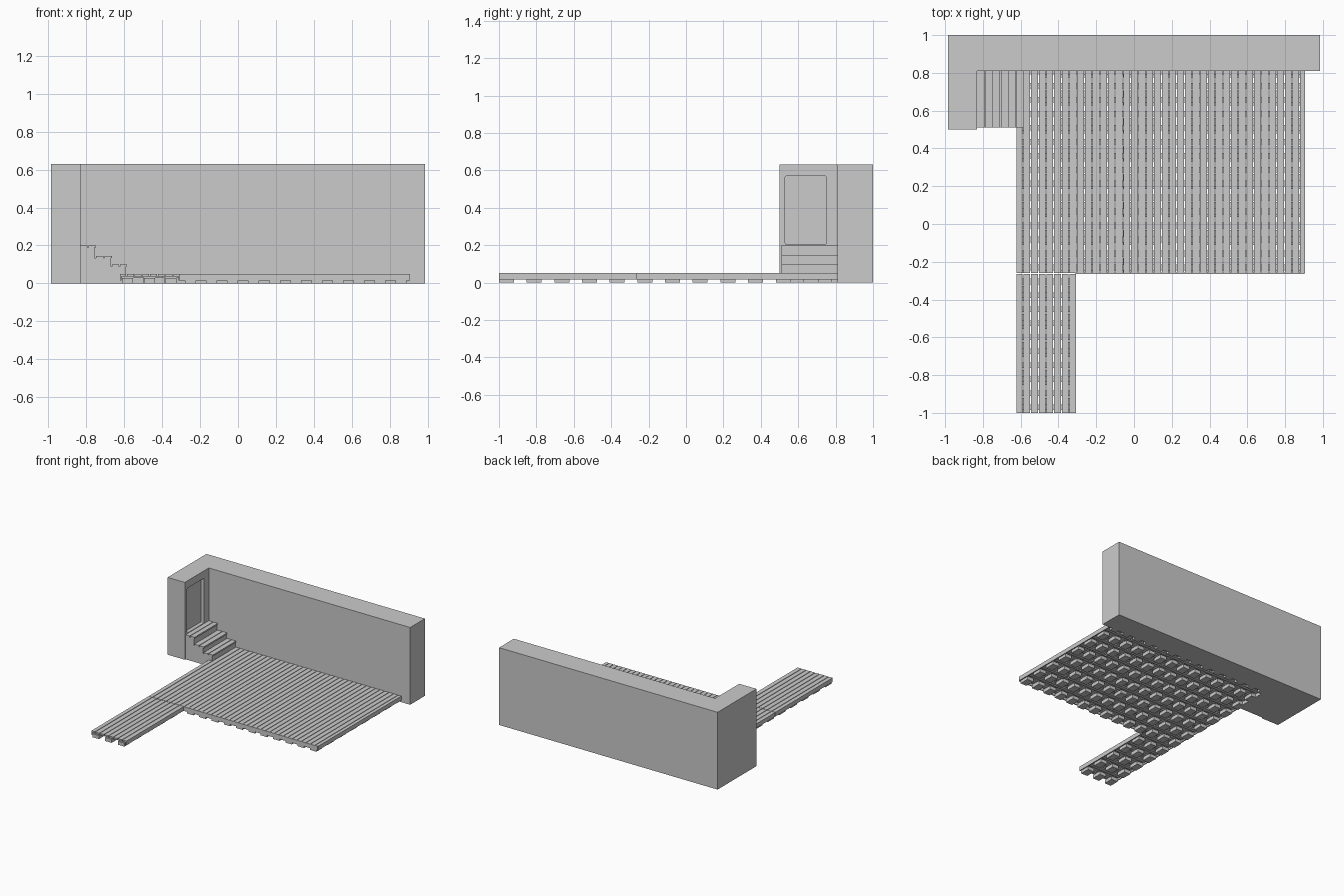
import bpy, bmesh

cube = bpy.data.objects.get("Cube")
if cube:
    bpy.data.objects.remove(cube, do_unlink=True)

grey = bpy.data.materials.new("plain grey")
grey.use_nodes = True
GREY = (0.6, 0.6, 0.6, 1)
grey.diffuse_color = GREY
grey.node_tree.nodes["Principled BSDF"].inputs["Base Color"].default_value = GREY


def finish(name, bm):
    bmesh.ops.recalc_face_normals(bm, faces=bm.faces)
    mesh = bpy.data.meshes.new(name)
    bm.to_mesh(mesh)
    bm.free()
    mesh.materials.append(grey)
    ob = bpy.data.objects.new(name, mesh)
    bpy.context.collection.objects.link(ob)
    return ob


def add_box(bm, x0, x1, y0, y1, z0, z1):
    verts = bmesh.ops.create_cube(bm, size=1)["verts"]
    for v in verts:
        v.co.x = x1 if v.co.x > 0 else x0
        v.co.y = y1 if v.co.y > 0 else y0
        v.co.z = z1 if v.co.z > 0 else z0


def boxes(name, items):
    bm = bmesh.new()
    for item in items:
        add_box(bm, *item)
    return finish(name, bm)


def extrude(name, points, direction):
    bm = bmesh.new()
    face = bm.faces.new([bm.verts.new(p) for p in points])
    out = bmesh.ops.extrude_face_region(bm, geom=[face])["geom"]
    bmesh.ops.translate(bm, vec=direction,
                        verts=[g for g in out if isinstance(g, bmesh.types.BMVert)])
    if not face.is_valid or len(bm.faces) < len(points) + 2:
        bm.faces.new([v for v in bm.verts][:len(points)])
    return finish(name, bm)


# L-shaped wall
WALL_X, INNER_X, BACK_Y, WALL_H = 0.985, -0.83, 0.81, 0.63
plan = [(-WALL_X, 0.5), (INNER_X, 0.5), (INNER_X, BACK_Y),
        (WALL_X, BACK_Y), (WALL_X, 1), (-WALL_X, 1)]
wall = extrude("wall", [(x, y, 0) for x, y in plan], (0, 0, WALL_H))

# Recessed doorway with slightly rounded corners
cutter = boxes("doorway_cutter", [(INNER_X - 0.03, INNER_X + 0.05, 0.53, 0.75, 0.205, 0.57)])
bm = bmesh.new()
bm.from_mesh(cutter.data)
edges = [e for e in bm.edges if abs(e.verts[0].co.x - e.verts[1].co.x) > 0.01]
bmesh.ops.bevel(bm, geom=edges, offset=0.008, segments=2, affect='EDGES', profile=0.5)
bm.to_mesh(cutter.data)
bm.free()
cutter.hide_render = True
cutter.hide_viewport = True
cut = wall.modifiers.new("doorway", 'BOOLEAN')
cut.operation = 'DIFFERENCE'
cut.object = cutter
cut.solver = 'EXACT'
bpy.context.view_layer.objects.active = wall
bpy.ops.object.modifier_apply(modifier=cut.name)
bpy.data.objects.remove(cutter, do_unlink=True)

# Stairs: solid risers carrying two planks per tread
STAIR_Y0, SLIT = 0.51, 0.005
steps = [(INNER_X, -0.75, 0.2), (-0.75, -0.665, 0.145), (-0.665, -0.585, 0.1)]
boxes("stair_risers", [(INNER_X, x1 - 0.006, STAIR_Y0, BACK_Y, 0, top - 0.012)
                       for x0, x1, top in steps])
planks = []
for x0, x1, top in steps:
    mid = (x0 + x1) / 2
    for a, b in ((x0, mid - SLIT / 2), (mid + SLIT / 2, x1)):
        planks.append((a, b, STAIR_Y0, BACK_Y, top - 0.012, top))
boxes("stair_treads", planks)

TOP, BOARD_Z, SKIRT_Z = 0.05, 0.037, 0.016
PITCH, OPEN_X = 0.0407, 0.64


def platform(name, x0, x1, y0, y1, columns):
    # Boards running front to back
    boards, a = [], x0
    b = x0 + 0.03
    while a < x1 - 0.001:
        boards.append((a, min(b - SLIT / 2, x1), y0, y1, BOARD_Z, TOP))
        a, b = b + SLIT / 2, b + PITCH
        if b > x1 - 0.015:
            b = x1 + SLIT
    boxes(name + "_boards", boards)

    # Cross slats, parted where one seam is open to the ground
    slats, y = [], y0 + 0.015
    spans = [(x0, x1)]
    if x0 < OPEN_X < x1:
        spans = [(x0, OPEN_X - 0.006), (OPEN_X + 0.006, x1)]
    while y < y1:
        slats += [(a, b, y, min(y + 0.03, y1), 0.028, BOARD_Z) for a, b in spans]
        y += 0.074
    boxes(name + "_slats", slats)

    # Feet in a regular grid
    feet, y = [], y0
    while y < y1 - 0.02:
        feet += [(x, x + 0.058, y, min(y + 0.08, y1), 0, 0.028) for x in columns]
        y += 0.148
    boxes(name + "_feet", feet)

    # Side skirts
    boxes(name + "_skirts", [(x0 - 0.004, x0 + 0.004, y0, y1, SKIRT_Z, TOP),
                             (x1 - 0.004, x1 + 0.004, y0, y1, SKIRT_Z, TOP)])


DECK_X0, DECK_X1, DECK_Y0 = -0.618, 0.902, -0.26
platform("deck", DECK_X0, DECK_X1, DECK_Y0, BACK_Y,
         [DECK_X0 + 0.006 + 0.111 * i for i in range(14)])
platform("walkway", DECK_X0, -0.31, -1, DECK_Y0 - 0.004,
         [DECK_X0 + 0.006 + 0.115 * i for i in range(3)])
boxes("deck_front_skirt", [(-0.31, DECK_X1, DECK_Y0 - 0.004, DECK_Y0 + 0.004, SKIRT_Z, TOP)])
